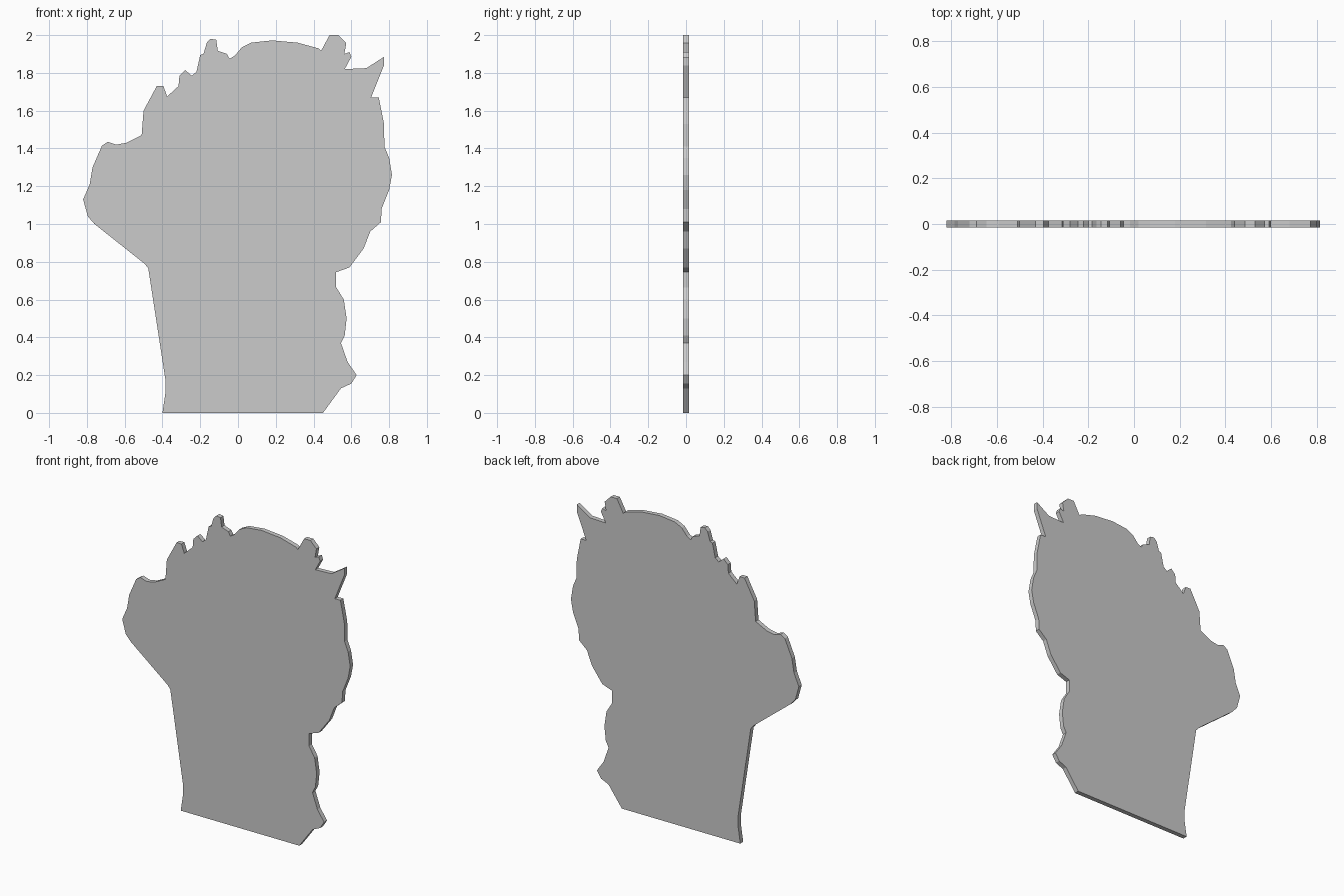
import bpy, bmesh

THICKNESS = 0.03

# Outline of the flat cutout (x, z), clockwise from the bottom left corner
outline = [
    # left side and bulge
    (-.40, 0), (-.385, .10), (-.385, .18), (-.475, .765), (-.495, .79), (-.76, 1.0),
    (-.795, 1.04), (-.82, 1.13), (-.785, 1.21), (-.77, 1.30), (-.72, 1.415), (-.69, 1.435),
    (-.645, 1.42), (-.59, 1.43), (-.51, 1.47),
    # tufts on the upper left
    (-.50, 1.60), (-.43, 1.73), (-.395, 1.73), (-.375, 1.675), (-.315, 1.73), (-.31, 1.785),
    (-.28, 1.815), (-.245, 1.785), (-.22, 1.805), (-.20, 1.895), (-.183, 1.90), (-.165, 1.96),
    (-.145, 1.98), (-.115, 1.975), (-.107, 1.917), (-.058, 1.90), (-.045, 1.875),
    # crown
    (-.018, 1.89), (.02, 1.935), (.07, 1.96), (.18, 1.972), (.315, 1.96), (.425, 1.93),
    (.44, 1.917), (.485, 2.0), (.53, 2.0), (.573, 1.957), (.563, 1.90), (.59, 1.91),
    (.60, 1.885), (.565, 1.82), (.68, 1.825), (.773, 1.885),
    # right side
    (.773, 1.84), (.705, 1.67), (.745, 1.67), (.773, 1.53), (.775, 1.41), (.80, 1.35),
    (.815, 1.26), (.80, 1.18), (.76, 1.08), (.757, 1.01), (.70, .96), (.665, .87),
    (.59, .77), (.52, .745), (.52, .665), (.56, .60), (.575, .50), (.565, .41),
    (.545, .37), (.58, .27), (.628, .20), (.60, .155), (.545, .13), (.45, 0),
]

# Fill the outline and extrude it to a thin slab
bm = bmesh.new()
face = bm.faces.new([bm.verts.new((x, -THICKNESS / 2, z)) for x, z in outline])
result = bmesh.ops.extrude_face_region(bm, geom=[face])
back = [v for v in result["geom"] if isinstance(v, bmesh.types.BMVert)]
bmesh.ops.translate(bm, verts=back, vec=(0, THICKNESS, 0))
if not any(f.normal.y < -.9 and len(f.verts) > 4 for f in bm.faces):
    bm.faces.new([v for v in bm.verts if v not in back])
bmesh.ops.recalc_face_normals(bm, faces=bm.faces)
mesh = bpy.data.meshes.new("flat_cutout")
bm.to_mesh(mesh)
bm.free()
bpy.context.collection.objects.link(bpy.data.objects.new("flat_cutout", mesh))
